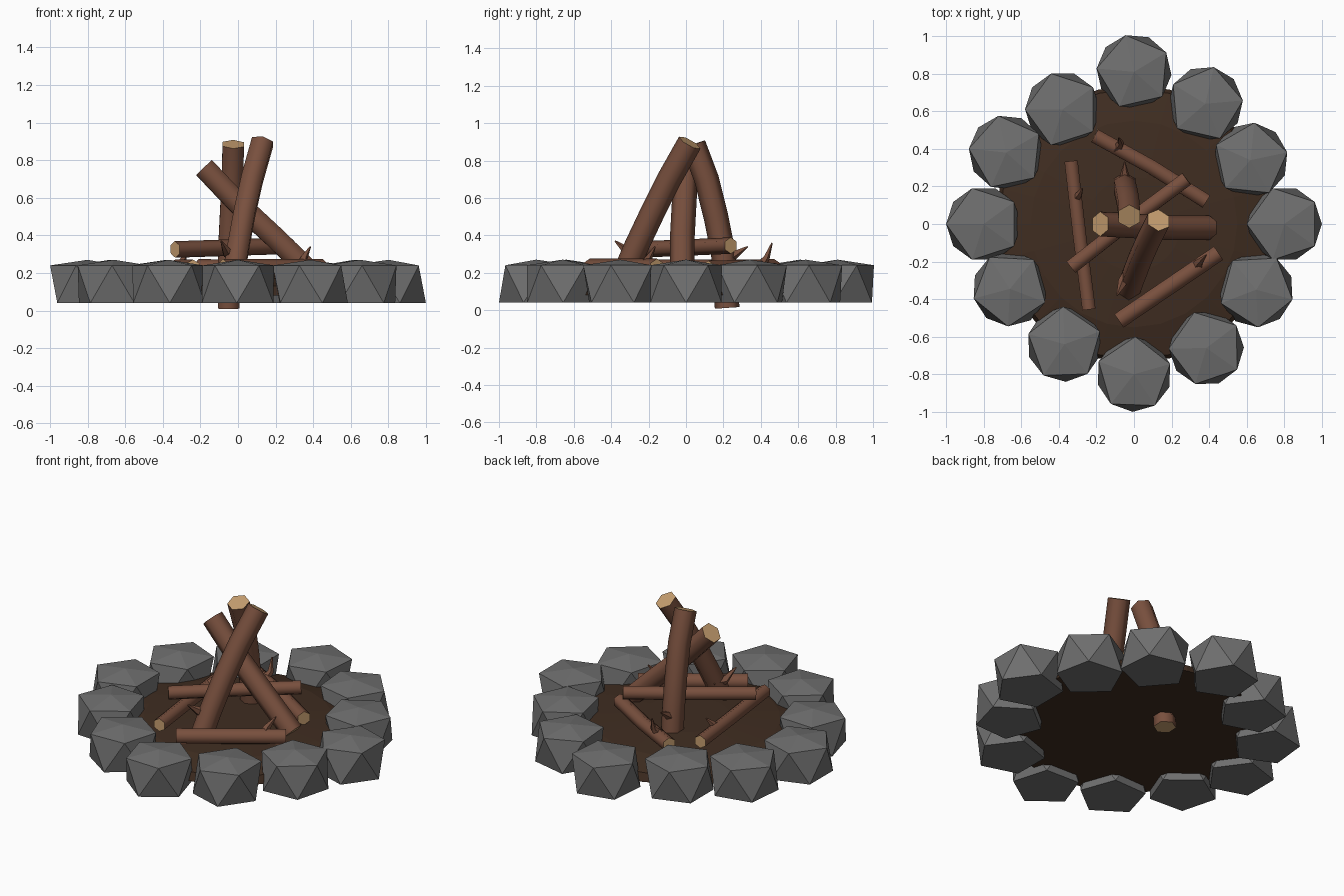
import bpy, bmesh
from math import cos, sin, pi, radians
from mathutils import Vector

if "Cube" in bpy.data.objects:
    bpy.data.objects.remove(bpy.data.objects["Cube"])


def material(name, rgb):
    m = bpy.data.materials.new(name)
    m.diffuse_color = (*rgb, 1)
    m.use_nodes = True
    m.node_tree.nodes["Principled BSDF"].inputs["Base Color"].default_value = m.diffuse_color
    return m


STONE = material("stone_grey", (0.16, 0.16, 0.16))
SOIL = material("soil", (0.05, 0.026, 0.015))
BARK = material("bark", (0.19, 0.08, 0.048))
CUT = material("cut_wood", (0.56, 0.34, 0.16))


def finish(name, bm, mats):
    bmesh.ops.recalc_face_normals(bm, faces=bm.faces)
    me = bpy.data.meshes.new(name)
    bm.to_mesh(me)
    bm.free()
    for m in mats:
        me.materials.append(m)
    ob = bpy.data.objects.new(name, me)
    bpy.context.collection.objects.link(ob)
    return ob


def stone(name, x, y, turn):
    """Squashed icosahedron with a flat underside."""
    bm = bmesh.new()
    ring = lambda z, off: [bm.verts.new((x + 0.2 * cos(radians(turn + off + 72 * i)),
                                         y + 0.2 * sin(radians(turn + off + 72 * i)), z))
                           for i in range(5)]
    up, low = ring(0.24, 0), ring(0.04, 36)
    top = bm.verts.new((x, y, 0.27))
    for i in range(5):
        j = (i + 1) % 5
        bm.faces.new((top, up[i], up[j]))
        bm.faces.new((up[i], low[i], up[j]))
        bm.faces.new((up[j], low[i], low[j]))
    bm.faces.new(low)
    finish(name, bm, [STONE])


def sweep(bm, pts, radii, n=6, cap=1):
    """Tube through pts; cap faces get material index cap."""
    pts = [Vector(p) for p in pts]
    rings = []
    for k, p in enumerate(pts):
        d = (pts[min(k + 1, len(pts) - 1)] - pts[max(k - 1, 0)]).normalized()
        ref = Vector((1, 0, 0)) if abs(d.x) < 0.75 else Vector((0, 1, 0))
        u = d.cross(ref).normalized()
        v = d.cross(u)
        rings.append([bm.verts.new(p + radii[k] * (u * cos(2 * pi * i / n) + v * sin(2 * pi * i / n)))
                      for i in range(n)])
    for a, b in zip(rings, rings[1:]):
        for i in range(n):
            j = (i + 1) % n
            bm.faces.new((a[i], a[j], b[j], b[i])).smooth = True
    for r in (rings[0], rings[-1]):
        bm.faces.new(r).material_index = cap


def log(name, pts, r, twig=None):
    bm = bmesh.new()
    sweep(bm, pts, [r] * len(pts))
    # broken twig stub: wide root, bent sharp tip
    if twig:
        a, b, c = twig
        sweep(bm, twig, [r * 0.7, r * 0.42, 0.004], n=5, cap=0)
    ob = finish(name, bm, [BARK, CUT])
    bpy.ops.object.select_all(action='DESELECT')
    bpy.context.view_layer.objects.active = ob
    ob.select_set(True)
    bpy.ops.object.shade_smooth_by_angle(angle=radians(62))


# ring of twelve stones: x, y, turn
for i, s in enumerate([(0, .81, 31), (.38, .64, 5), (.62, .34, 12), (.80, 0, 36),
                       (.65, -.35, 57), (.385, -.66, 37), (0, -.80, 16), (-.37, -.64, 20),
                       (-.66, -.345, 51), (-.80, 0, 36), (-.68, .38, 30), (-.38, .61, 36)]):
    stone(f"stone_{i + 1}", *s)

# low soil mound
bm = bmesh.new()
N = 24
rings = [[bm.verts.new((r * cos(2 * pi * i / N), r * sin(2 * pi * i / N), z)) for i in range(N)]
         for r, z in ((.74, .08), (.72, .13), (.55, .17), (.25, .19))]
for a, b in zip(rings, rings[1:]):
    for i in range(N):
        j = (i + 1) % N
        bm.faces.new((a[i], a[j], b[j], b[i]))
bm.faces.new(rings[0])
bm.faces.new(rings[-1])
finish("soil_mound", bm, [SOIL])

# three tall leaning logs
log("tall_log_front", [(.13, .02, .895), (.075, -.09, .7), (.035, -.18, .52),
                       (.0, -.27, .33), (-.03, -.35, .14)], .066,
    [(-.01, -.26, .30), (-.06, -.31, .31), (-.09, -.38, .37)])
log("tall_log_back", [(-.025, .04, .885), (-.03, .11, .7), (-.04, .16, .5),
                      (-.05, .2, .3), (-.05, .22, .012)], .066,
    [(-.05, .19, .28), (-.05, .25, .29), (-.05, .33, .34)])
log("tall_log_side", [(-.18, 0, .76), (0, -.01, .57), (.2, -.02, .385), (.4, -.02, .19)], .066)

# four thin logs lying around the base
log("cross_log", [(-.335, -.23, .325), (-.03, .01, .335), (.28, .24, .345)], .044)
log("ground_log_left", [(-.335, .335, .23), (-.29, -.06, .23), (-.24, -.455, .23)], .041,
    [(-.31, .14, .24), (-.29, .16, .275), (-.275, .19, .31)])
log("ground_log_back", [(-.21, .47, .23), (.09, .305, .225), (.385, .12, .22)], .044,
    [(-.09, .40, .24), (-.07, .43, .28), (-.08, .46, .36)])
log("ground_log_front", [(-.08, -.515, .225), (.185, -.335, .225), (.45, -.155, .225)], .05,
    [(.34, -.22, .24), (.35, -.2, .28), (.385, -.165, .34)])
